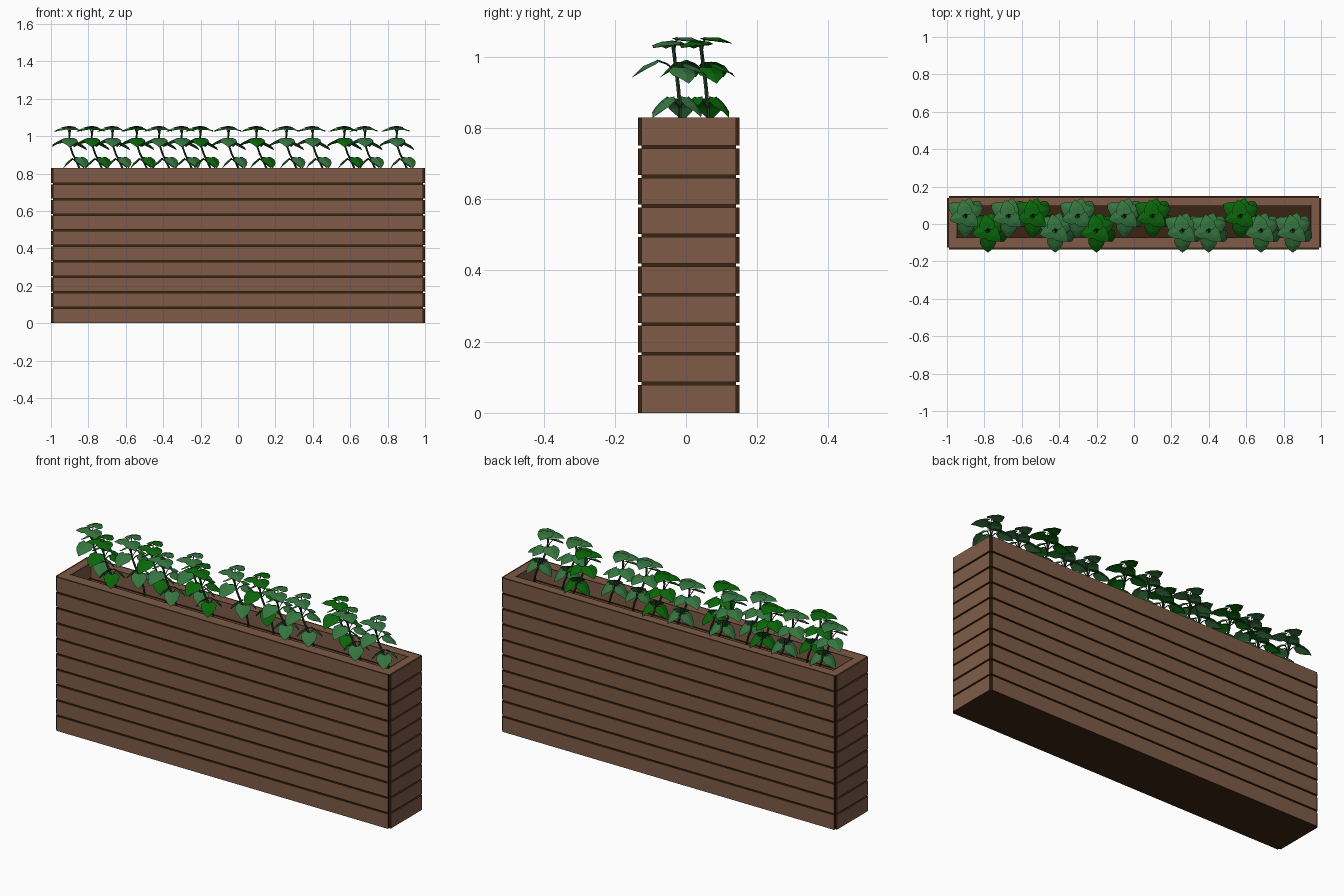
import bpy, bmesh, math
from mathutils import Vector, Matrix

old = bpy.data.objects.get("Cube")
if old:
    bpy.data.objects.remove(old)


def material(name, rgb):
    m = bpy.data.materials.new(name)
    m.use_nodes = True
    m.diffuse_color = (*rgb, 1)
    m.node_tree.nodes["Principled BSDF"].inputs["Base Color"].default_value = (*rgb, 1)
    return m


wood = material("brown wood", (0.21, 0.105, 0.064))
dark = material("dark wood", (0.042, 0.018, 0.006))
leaf_green = material("leaf green", (0.036, 0.178, 0.05))
bright_green = material("bright green", (0.003, 0.13, 0.003))
stem_green = material("stem green", (0.012, 0.045, 0.016))


def finish(name, bm, mats):
    mesh = bpy.data.meshes.new(name)
    bm.to_mesh(mesh)
    bm.free()
    for m in mats:
        mesh.materials.append(m)
    ob = bpy.data.objects.new(name, mesh)
    bpy.context.collection.objects.link(ob)
    return ob


def add_box(bm, lo, hi, face_dir):
    """Dark box whose face looking along face_dir is brown."""
    lo, hi = Vector(lo), Vector(hi)
    mat = Matrix.Translation((lo + hi) / 2) @ Matrix.Diagonal((*(hi - lo), 1))
    verts = bmesh.ops.create_cube(bm, size=1, matrix=mat)["verts"]
    bm.normal_update()
    for f in {f for v in verts for f in v.link_faces}:
        f.material_index = 0 if f.normal.dot(Vector(face_dir)) > 0.9 else 1


# Planter walls, floor and soil
TOP, SOIL = 0.83, 0.68
X, Y0, Y1 = 0.99, -0.125, 0.14
IX, IY0, IY1 = 0.95, -0.075, 0.10
UP = (0, 0, 1)
bm = bmesh.new()
add_box(bm, (-X, Y0, 0), (X, IY0, TOP), UP)
add_box(bm, (-X, IY1, 0), (X, Y1, TOP), UP)
add_box(bm, (-X, IY0, 0), (-IX, IY1, TOP), UP)
add_box(bm, (IX, IY0, 0), (X, IY1, TOP), UP)
finish("planter_walls", bm, [wood, dark])
bm = bmesh.new()
add_box(bm, (-IX, IY0, 0), (IX, IY1, SOIL), (0, 0, 0))
finish("soil", bm, [wood, dark])

# Cladding planks, ten rows outside and the upper rows inside
ROWS, T, GAP = 10, 0.01, 0.008
pitch = TOP / ROWS
bm = bmesh.new()
for i in range(ROWS):
    z0 = i * pitch + (GAP / 2 if i else 0)
    z1 = (i + 1) * pitch - (GAP / 2 if i < ROWS - 1 else 0)
    add_box(bm, (-X, Y0 - T, z0), (X, Y0, z1), (0, -1, 0))
    add_box(bm, (-X, Y1, z0), (X, Y1 + T, z1), (0, 1, 0))
    for s in (-1, 1):
        a, b = sorted((s * X, s * (X + T)))
        add_box(bm, (a, Y0, z0), (b, Y1, z1), (s, 0, 0))
    if z1 > SOIL:
        t = T / 2
        add_box(bm, (-IX + t, IY0, z0), (IX - t, IY0 + t, z1), (0, 1, 0))
        add_box(bm, (-IX + t, IY1 - t, z0), (IX - t, IY1, z1), (0, -1, 0))
        for s in (-1, 1):
            a, b = sorted((s * IX, s * (IX - t)))
            add_box(bm, (a, IY0 + t, z0), (b, IY1 - t, z1), (-s, 0, 0))
finish("cladding_planks", bm, [wood, dark])


# Plants
def add_tube(bm, points, radius, sides=5):
    rings = []
    for i, p in enumerate(points):
        d = points[min(i + 1, len(points) - 1)] - points[max(i - 1, 0)]
        q = d.to_track_quat("Z", "Y")
        rings.append([bm.verts.new(p + q @ Vector((radius * math.cos(k * math.tau / sides),
                                                   radius * math.sin(k * math.tau / sides), 0)))
                      for k in range(sides)])
    for a, b in zip(rings, rings[1:]):
        for k in range(sides):
            f = bm.faces.new((a[k], a[(k + 1) % sides], b[(k + 1) % sides], b[k]))
            f.material_index = 1


# Heart outline of one leaf half, as (width, length) fractions
HALF = [(0.28, -0.14), (0.52, 0.08), (0.48, 0.4), (0.25, 0.75)]


def add_leaf(bm, base, angle, droop, size):
    m = (Matrix.Translation(base) @ Matrix.Rotation(math.radians(angle), 4, "Z")
         @ Matrix.Rotation(math.radians(droop), 4, "Y") @ Matrix.Scale(size, 4))
    mid = [bm.verts.new(m @ Vector((x, 0, z))) for x, z in ((0, 0), (0.5, 0.04), (1, -0.12))]
    for s in (1, -1):
        e = [bm.verts.new(m @ Vector((l, s * w, -0.2 * w))) for w, l in HALF]
        for face in ((mid[0], mid[1], e[1], e[0]), (mid[1], e[2], e[1]),
                     (mid[1], mid[2], e[3], e[2])):
            bm.faces.new(face if s < 0 else face[::-1])


def stem_point(z):
    t = (z - SOIL) / (1.04 - SOIL)
    return Vector((0.03 - 0.05 * t + 0.022 * math.sin(t * 6), 0.012 * math.sin(t * 4), z))


# Leaves as (direction, height, reach, droop, size)
LEAVES = [
    (-90, 0.99, 0.055, 28, 0.085), (20, 0.97, 0.035, 30, 0.075), (150, 0.985, 0.04, 25, 0.08),
    (75, 0.98, 0.03, 25, 0.07), (-40, 1.045, 0.012, 8, 0.08), (100, 1.055, 0.01, 6, 0.08),
    (-165, 1.045, 0.015, 10, 0.075), (-60, 0.885, 0.04, 42, 0.075), (175, 0.88, 0.035, 45, 0.075),
    (60, 0.885, 0.025, 45, 0.07)]


def make_plant(name, x, y, green):
    bm = bmesh.new()
    add_tube(bm, [stem_point(SOIL + i * (1.04 - SOIL) / 8) for i in range(9)], 0.0055)
    for angle, z, reach, droop, size in LEAVES:
        a = math.radians(angle)
        start = stem_point(min(z, 1.04) - 0.03)
        end = Vector((start.x + reach * math.cos(a), start.y + reach * math.sin(a), z))
        add_tube(bm, [start, (start + end) / 2 + Vector((0, 0, 0.006)), end], 0.0025, 4)
        add_leaf(bm, end, angle, droop, size)
    ob = finish(name, bm, [green, stem_green])
    ob.location = (x, y, 0)


front_row = [-0.75, -0.39, -0.17, 0.29, 0.43, 0.71, 0.88]
back_row = [-0.87, -0.64, -0.51, -0.27, -0.02, 0.13, 0.6]
bright = {-0.75, -0.51, -0.17, 0.13, 0.6}
for row, y, xs in (("front", -0.028, front_row), ("back", 0.05, back_row)):
    for i, x in enumerate(xs):
        make_plant(f"{row}_plant_{i + 1}", x, y, bright_green if x in bright else leaf_green)
